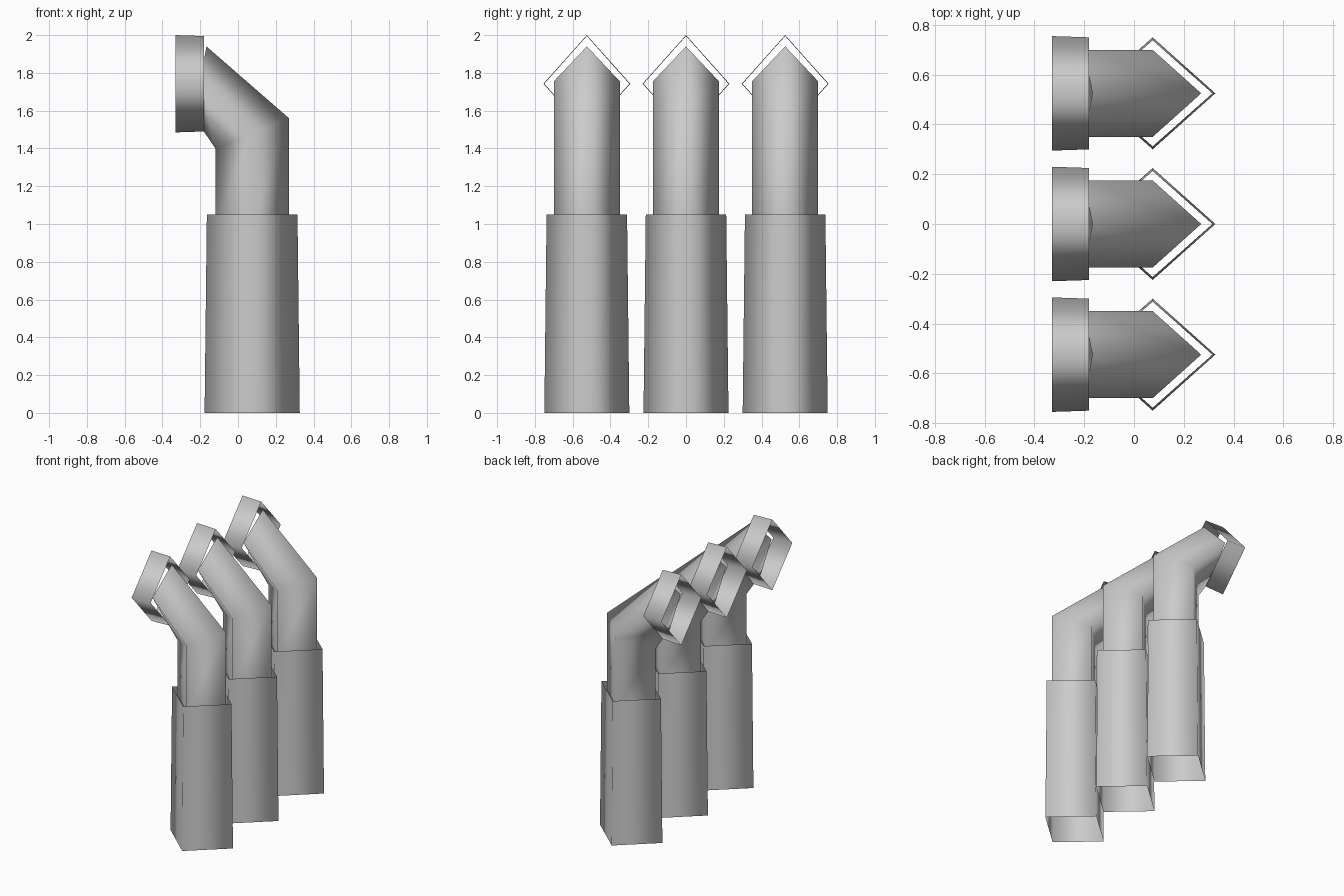
import bpy
import bmesh
from mathutils import Vector

cube = bpy.data.objects.get("Cube")
if cube:
    bpy.data.objects.remove(cube)

grey = bpy.data.materials.new("plain_grey")
grey.use_nodes = True
colour = (0.6, 0.6, 0.6, 1)
grey.diffuse_color = colour
grey.node_tree.nodes["Principled BSDF"].inputs["Base Color"].default_value = colour


def open_tube(name, sections, y):
    """Smooth four-sided open tube; a section is (outer xz, inner xz, half width)."""
    bm = bmesh.new()
    rings = []
    for outer, inner, half in sections:
        a = Vector((outer[0], 0, outer[1]))
        b = Vector((inner[0], 0, inner[1]))
        side = Vector((0, half, 0))
        mid = (a + b) / 2
        rings.append([bm.verts.new(p) for p in (a, mid + side, b, mid - side)])
    for low, high in zip(rings, rings[1:]):
        for i in range(4):
            j = (i + 1) % 4
            face = bm.faces.new((low[i], low[j], high[j], high[i]))
            face.smooth = True
    mesh = bpy.data.meshes.new(name)
    bm.to_mesh(mesh)
    bm.free()
    mesh.materials.append(grey)
    obj = bpy.data.objects.new(name, mesh)
    obj.location.y = y
    bpy.context.collection.objects.link(obj)


# Tapered sleeve, bent pipe and mouth collar
sleeve = [((0.327, 0), (-0.177, 0), 0.225),
          ((0.315, 1.05), (-0.165, 1.05), 0.213)]
pipe = [((0.27, 1.0), (-0.12, 1.0), 0.175),
        ((0.27, 1.56), (-0.12, 1.4), 0.175),
        ((-0.167, 1.94), (-0.235, 1.57), 0.175)]
collar = [((-0.18, 1.995), (-0.18, 1.49), 0.225),
          ((-0.33, 2.0), (-0.33, 1.485), 0.23)]

# Three identical stacks in a row
for label, y in (("front", -0.525), ("middle", 0), ("back", 0.525)):
    open_tube(label + "_sleeve", sleeve, y)
    open_tube(label + "_bent_pipe", pipe, y)
    open_tube(label + "_collar", collar, y)
